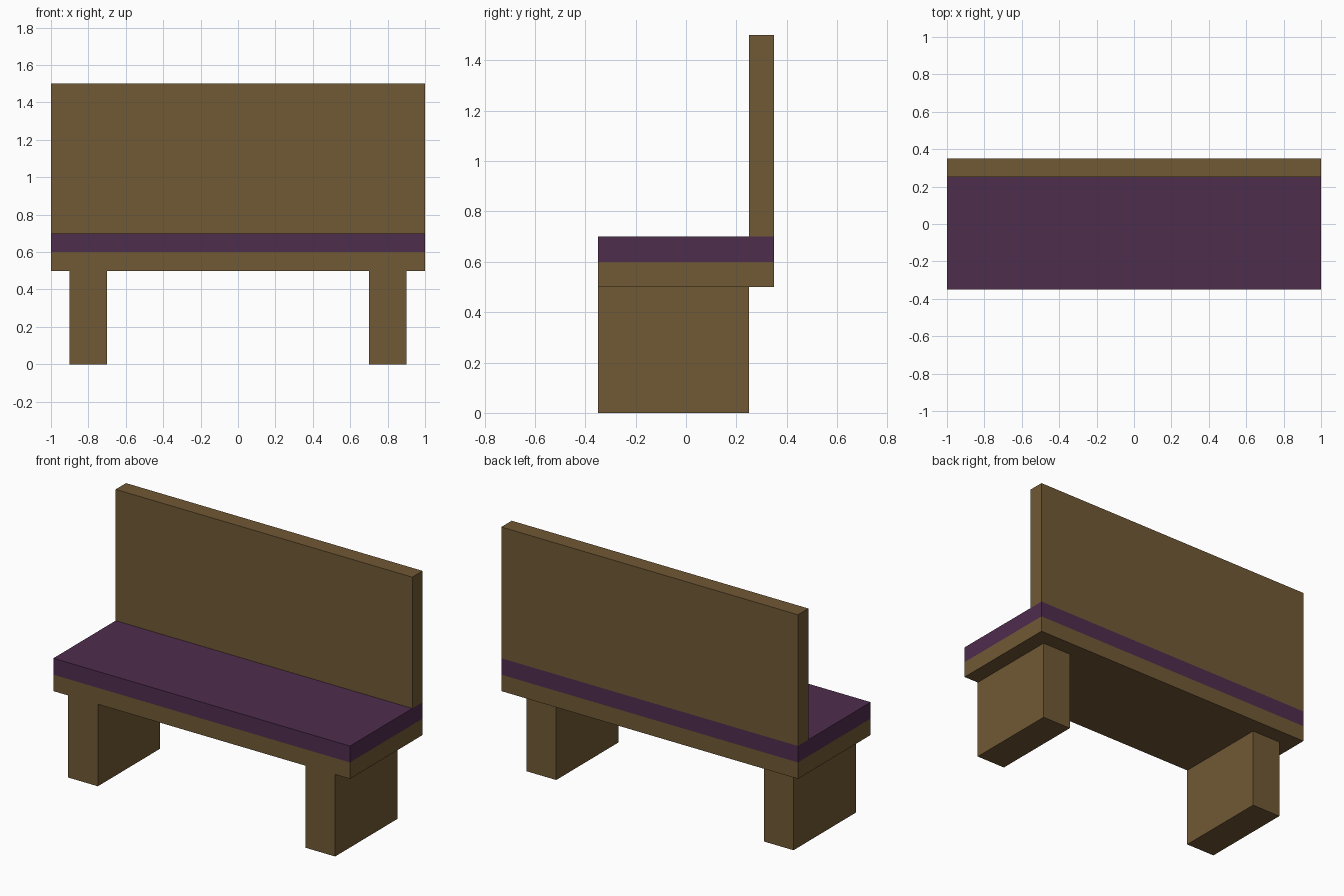
import bpy
import bmesh

if "Cube" in bpy.data.objects:
    bpy.data.objects.remove(bpy.data.objects["Cube"])


def material(name, color):
    m = bpy.data.materials.new(name)
    m.diffuse_color = (*color, 1)
    m.use_nodes = True
    m.node_tree.nodes["Principled BSDF"].inputs["Base Color"].default_value = m.diffuse_color
    return m


def box(name, lo, hi, mat):
    """Axis-aligned box between two corners."""
    bm = bmesh.new()
    bmesh.ops.create_cube(bm, size=1)
    for v in bm.verts:
        v.co = [hi[i] if v.co[i] > 0 else lo[i] for i in range(3)]
    mesh = bpy.data.meshes.new(name)
    bm.to_mesh(mesh)
    bm.free()
    mesh.materials.append(mat)
    obj = bpy.data.objects.new(name, mesh)
    bpy.context.collection.objects.link(obj)
    return obj


wood = material("brown wood", (0.165, 0.1, 0.035))
fabric = material("purple fabric", (0.078, 0.026, 0.076))

# Seat base, cushion and backrest
box("seat_base", (-1, -0.35, 0.5), (1, 0.35, 0.6), wood)
box("cushion", (-1, -0.35, 0.6), (1, 0.35, 0.7), fabric)
box("backrest", (-1, 0.25, 0.7), (1, 0.35, 1.5), wood)

# Slab legs, one at each end
for side, x in (("left", -0.8), ("right", 0.8)):
    box(side + "_leg", (x - 0.1, -0.35, 0), (x + 0.1, 0.25, 0.5), wood)
